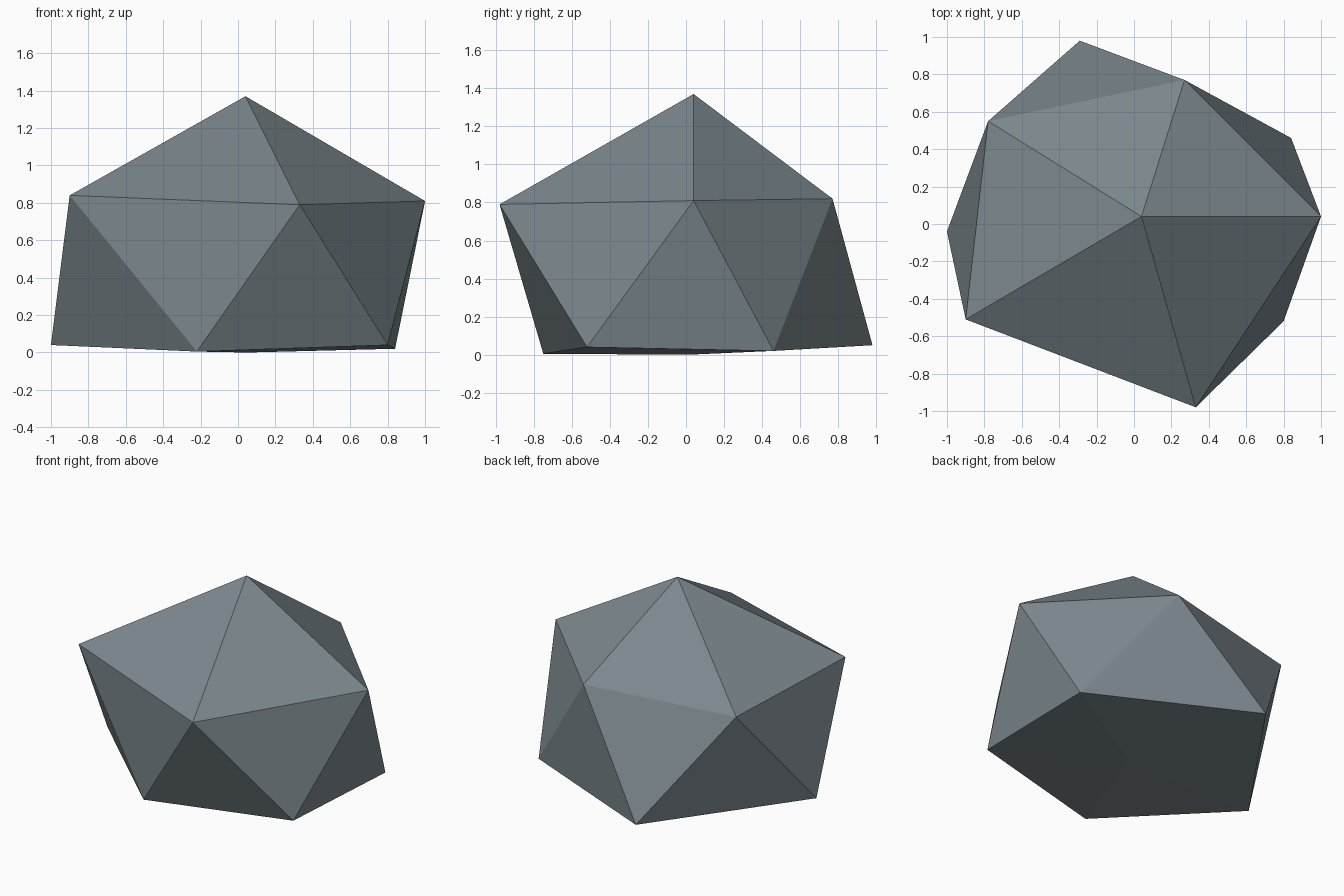
import bpy, bmesh

if "Cube" in bpy.data.objects:
    bpy.data.objects.remove(bpy.data.objects["Cube"])

# Faceted boulder: a top point, an upper ring, a lower ring and a bottom point
TOP = (0.04, 0.04, 1.37)
UPPER = [(-0.90, -0.51, 0.84), (0.33, -0.98, 0.79), (1.00, 0.04, 0.81),
         (0.27, 0.77, 0.82), (-0.78, 0.55, 0.785)]
LOWER = [(-0.22, -0.75, 0.005), (0.80, -0.52, 0.04), (0.84, 0.46, 0.02),
         (-0.29, 0.98, 0.05), (-1.00, -0.04, 0.04)]
BOTTOM = (0.05, 0.01, 0.0)

bm = bmesh.new()
top, bottom = bm.verts.new(TOP), bm.verts.new(BOTTOM)
up = [bm.verts.new(p) for p in UPPER]
low = [bm.verts.new(p) for p in LOWER]

# Cap, zigzag side band and underside, one fifth at a time
for i in range(5):
    j = (i + 1) % 5
    bm.faces.new((top, up[i], up[j]))
    bm.faces.new((up[i], low[i], up[j]))
    bm.faces.new((low[i], low[j], up[j]))
    bm.faces.new((bottom, low[j], low[i]))
bmesh.ops.recalc_face_normals(bm, faces=bm.faces)

mesh = bpy.data.meshes.new("boulder")
bm.to_mesh(mesh)
bm.free()

# Slate grey stone
stone = bpy.data.materials.new("slate_grey")
stone.diffuse_color = (0.20, 0.245, 0.27, 1.0)
stone.use_nodes = True
stone.node_tree.nodes["Principled BSDF"].inputs["Base Color"].default_value = stone.diffuse_color
mesh.materials.append(stone)
bpy.context.collection.objects.link(bpy.data.objects.new("boulder", mesh))
